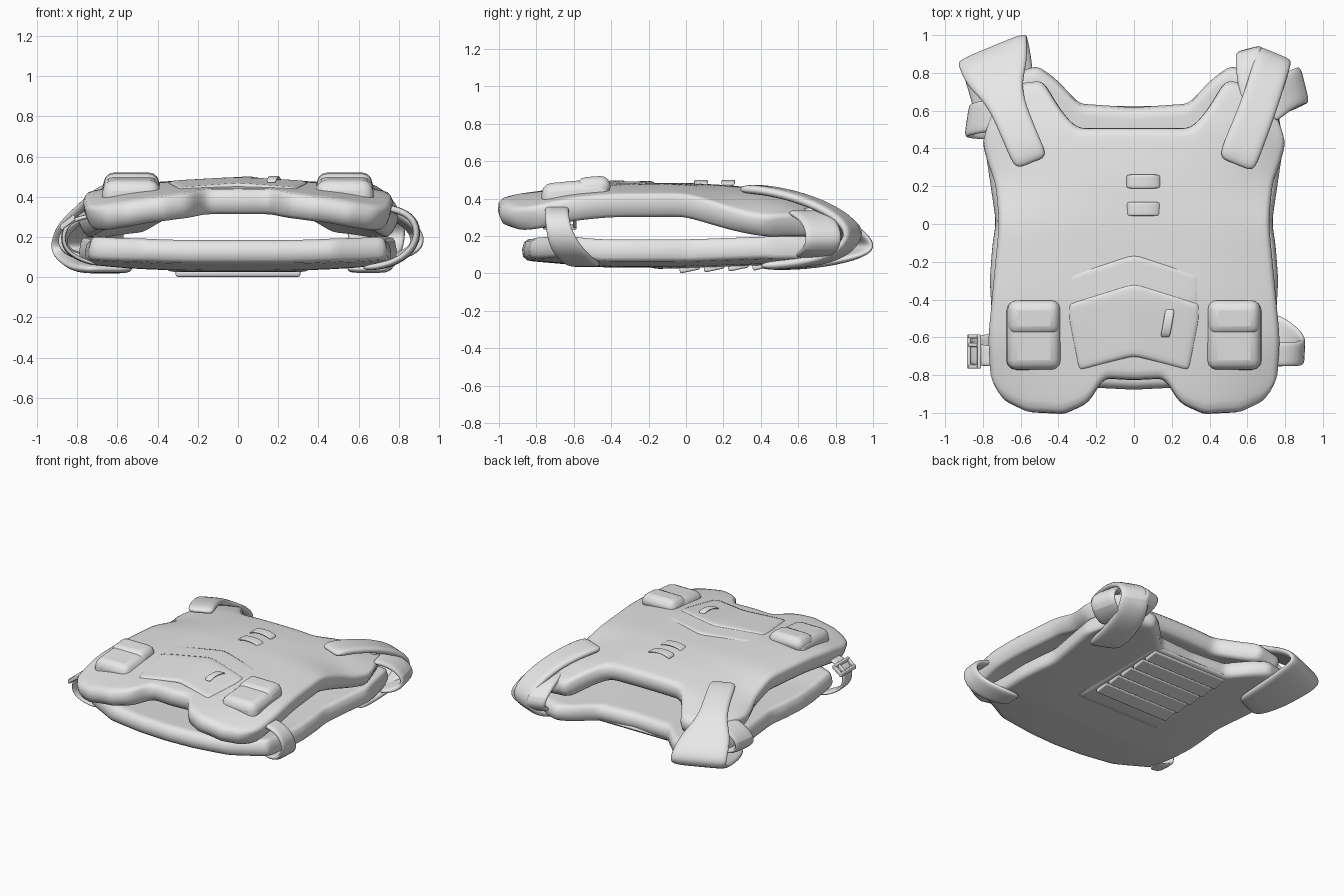
import bpy, bmesh, math
from mathutils import Vector

if "Cube" in bpy.data.objects:
    bpy.data.objects.remove(bpy.data.objects["Cube"])

grey = bpy.data.materials.new("cloth_grey")
grey.diffuse_color = (0.8, 0.8, 0.8, 1)
grey.use_nodes = True
grey.node_tree.nodes["Principled BSDF"].inputs["Base Color"].default_value = grey.diffuse_color


def lerp(table, x):
    """Piecewise-linear lookup in ((x, value), ...)."""
    if x <= table[0][0]:
        return table[0][1]
    for (a, va), (b, vb) in zip(table, table[1:]):
        if x <= b:
            return va + (vb - va) * (x - a) / (b - a)
    return table[-1][1]


def finish(name, bm, thick=0.0, subd=0, bevel=0.0):
    bmesh.ops.recalc_face_normals(bm, faces=bm.faces)
    me = bpy.data.meshes.new(name)
    bm.to_mesh(me)
    bm.free()
    me.materials.append(grey)
    ob = bpy.data.objects.new(name, me)
    bpy.context.collection.objects.link(ob)
    bpy.ops.object.select_all(action='DESELECT')
    ob.select_set(True)
    bpy.context.view_layer.objects.active = ob
    bpy.ops.object.shade_smooth_by_angle(angle=math.radians(50))
    if thick:
        m = ob.modifiers.new("Thickness", 'SOLIDIFY')
        m.thickness, m.offset = thick, 0
    if bevel:
        m = ob.modifiers.new("Bevel", 'BEVEL')
        m.width, m.segments = bevel, 3
    if subd:
        m = ob.modifiers.new("Smooth", 'SUBSURF')
        m.levels = m.render_levels = subd
    return ob


def sheet(name, rows, cols, point, thick, subd=1):
    """Padded sheet from point(s, t), both 0..1."""
    bm = bmesh.new()
    g = [[bm.verts.new(point(i / cols, j / rows)) for i in range(cols + 1)] for j in range(rows + 1)]
    for j in range(rows):
        for i in range(cols):
            bm.faces.new((g[j][i], g[j][i + 1], g[j + 1][i + 1], g[j + 1][i]))
    return finish(name, bm, thick, subd)


def panel(name, width, bottom, top, height, thick, rows=22, cols=40):
    def point(s, t):
        u = 2 * s - 1
        a = abs(u)
        y = lerp(bottom, a) + (lerp(top, a) - lerp(bottom, a)) * t
        return (u * lerp(width, y), y, height(a, y))
    return sheet(name, rows, cols, point, thick)


def ribbon(name, path, side, thick):
    """Webbing: path of (x, y, z, width), spread along the side direction."""
    d = Vector(side).normalized()

    def point(s, t):
        x, y, z, w = path[round(t * (len(path) - 1))]
        return Vector((x, y, z)) + d * (s - 0.5) * w
    return sheet(name, len(path) - 1, 3, point, thick, 2)


def box(name, size, loc, bevel=0.02, rot=(0, 0, 0), taper=1.0):
    bm = bmesh.new()
    bmesh.ops.create_cube(bm, size=1)
    for v in bm.verts:
        k = taper if v.co.z > 0 else 1
        v.co = Vector((v.co.x * size[0] * k, v.co.y * size[1] * k, v.co.z * size[2]))
    ob = finish(name, bm, bevel=bevel)
    ob.location, ob.rotation_euler = loc, rot
    return ob


# Front panel (upper layer)
front_mid = ((-1, .35), (-.85, .37), (-.4, .415), (0, .42), (.25, .405), (.5, .375), (.8, .27))
front_drop = ((-1, .11), (-.85, .09), (-.6, .055), (0, .06), (.3, .14), (.5, .14), (.8, .05))


def front_z(a, y):
    return lerp(front_mid, y) - lerp(front_drop, y) * a ** 3


panel("front_panel",
      ((-.95, .74), (-.6, .77), (-.3, .74), (0, .71), (.2, .72), (.45, .80), (.8, .80)),
      ((0, -.83), (.22, -.82), (.32, -.95), (.5, -1.01), (.75, -1.0), (.93, -.93), (1, -.8)),
      ((0, .51), (.38, .51), (.48, .6), (.6, .76), (.85, .74), (1, .42)),
      front_z, .13)


# Back panel (lower layer), curling up at the sides and lower edge
def back_z(a, y):
    return .092 + .035 * a ** 3 + .035 * max(0, y) + .09 * max(0, -.45 - y)


panel("back_panel",
      ((-.87, .66), (-.7, .74), (-.3, .765), (-.1, .75), (0, .73), (.4, .79), (.8, .85)),
      ((0, -.88), (.3, -.87), (.7, -.84), (1, -.70)),
      ((0, .62), (.35, .64), (.5, .78), (.6, .84), (.85, .78), (1, .42)),
      back_z, .12)

# Belly cover and belly pocket, both pointed in the middle
for name, y_top, y_bot, lift in (("belly_cover", -.16, -.46, .062), ("belly_pocket", -.31, -.70, .068)):
    def point(s, t, y_top=y_top, y_bot=y_bot, lift=lift):
        u = 2 * s - 1
        y = (y_top - .11 * abs(u)) * t + (y_bot - .08 * abs(u)) * (1 - t)
        return (u * lerp(((-.8, .29), (-.5, .35)), y), y, front_z(0, y) + lift - .015 * abs(u))
    sheet(name, 8, 12, point, .03)

# Chest loops and the pocket tab
for y in (.225, .08):
    ribbon("chest_loop", [(-.04, y, .47, .075), (-.01, y, .495, .075), (.10, y, .495, .075), (.14, y, .47, .075)],
           (1, 9, 0) if y < 0 else (0, 1, 0), .014)
ribbon("pocket_tab", [(.165, -.60, .47, .05), (.17, -.57, .495, .05), (.185, -.49, .50, .05), (.19, -.45, .48, .05)],
       (1, 0, 0), .014)

# Pair of flap pouches
for s in (-1, 1):
    box("pouch_body", (.30, .38, .14), (s * .53, -.59, .425), .05, (math.radians(5), 0, 0), .92)
    box("pouch_flap", (.29, .19, .10), (s * .53, -.495, .468), .045, (math.radians(4), 0, 0), .9)

# Left shoulder strap with its wide pad folding over to the back
ribbon("left_shoulder_strap",
       [(-.54, .32, .45, .19), (-.59, .43, .45, .19), (-.66, .60, .40, .19), (-.70, .70, .345, .23),
        (-.725, .80, .275, .36), (-.75, .915, .19, .40), (-.75, .935, .12, .40), (-.71, .80, .075, .38),
        (-.68, .60, .045, .34), (-.64, .42, .04, .26)], (.92, .38, 0), .05)
ribbon("left_side_flap", [(-.70, .58, .32, .18), (-.80, .57, .28, .18), (-.885, .55, .20, .18),
                          (-.86, .54, .12, .18), (-.72, .53, .09, .18)], (.15, 1, 0), .035)

# Right shoulder strap curling in loops
ribbon("right_shoulder_strap",
       [(.54, .31, .45, .21), (.58, .42, .45, .21), (.66, .62, .405, .20), (.71, .78, .335, .20),
        (.74, .88, .26, .20), (.74, .90, .18, .20), (.70, .80, .09, .22), (.66, .60, .05, .24),
        (.64, .42, .04, .24)], (.92, -.38, 0), .05)
ribbon("right_inner_loop",
       [(.64, .62, .34, .14), (.61, .78, .33, .14), (.60, .92, .26, .14), (.62, .92, .17, .14),
        (.66, .75, .11, .14)], (.95, .25, 0), .04)
ribbon("right_outer_loop",
       [(.72, .62, .33, .2), (.80, .70, .30, .2), (.90, .74, .22, .2), (.89, .73, .13, .2), (.74, .66, .09, .2)],
       (-.25, 1, 0), .04)

# Side straps joining front and back at the waist
ribbon("right_side_strap",
       [(.66, -.69, .35, .13), (.76, -.69, .345, .13), (.86, -.69, .31, .13), (.90, -.68, .23, .14),
        (.87, -.64, .13, .18), (.76, -.57, .06, .2), (.62, -.53, .045, .16)], (.05, 1, 0), .035)
ribbon("left_side_strap",
       [(-.66, -.70, .32, .11), (-.76, -.70, .30, .11), (-.84, -.69, .28, .12), (-.88, -.68, .20, .12),
        (-.85, -.66, .11, .12), (-.70, -.62, .06, .12)], (-.05, 1, 0), .022)

# Buckle frame on the left strap
for x in (-.875, -.82):
    box("buckle_side", (.02, .18, .03), (x, -.675, .27 + (x + .85) * .8), .006)
for y in (-.595, -.64, -.755):
    box("buckle_bar", (.075, .02, .025), (-.847, y, .272), .006, (0, -.65, 0))

# Plate and overlapping slats on the underside of the back
sheet("back_plate", 8, 8,
      lambda s, t: ((2 * s - 1) * .36, -.2 + t * .83, .042 + .03 * t), .04)
for i in range(5):
    box("back_slat", (.62, .11, .03), (0, .02 + i * .13, .026 + .005 * i), .01, (math.radians(12), 0, 0))
